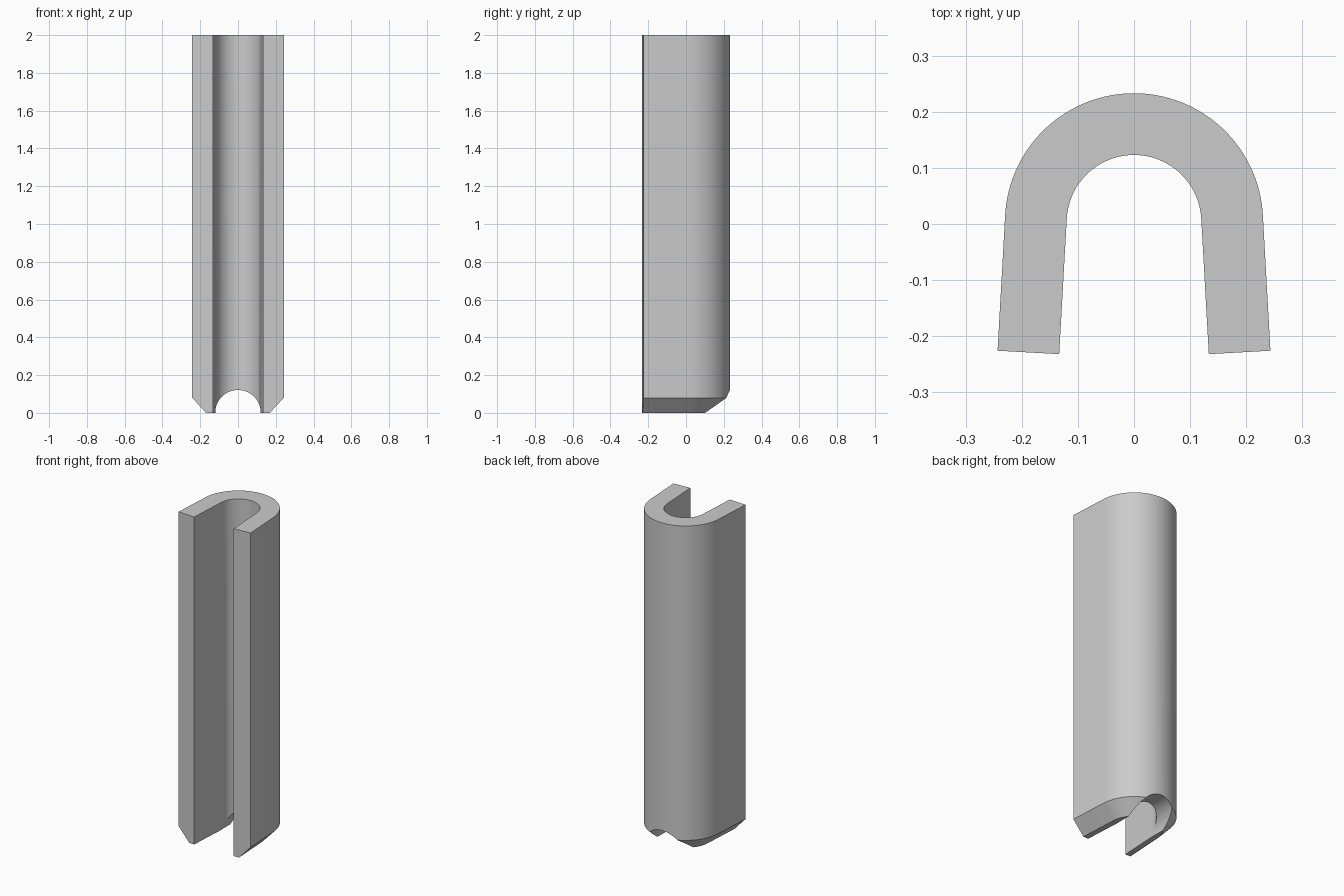
import bpy, bmesh, math
from mathutils import Vector

cube = bpy.data.objects.get("Cube")
if cube:
    bpy.data.objects.remove(cube, do_unlink=True)

HEIGHT = 2.0
OUTER, INNER = 0.23, 0.12        # bend radii
LEG = 0.242                      # straight leg length
FLARE = math.radians(3.2)        # outward lean of the legs
CENTRE_Y = 0.003
CHAMFER_IN, CHAMFER_UP = 0.075, 0.08
NOTCH = 0.121
STEPS = 64

grey = bpy.data.materials.new("plain grey")
grey.use_nodes = True
colour = (0.6, 0.6, 0.6, 1)
grey.diffuse_color = colour
grey.node_tree.nodes["Principled BSDF"].inputs["Base Color"].default_value = colour


def u_line(radius):
    """Points along a flared U at the given bend radius, right leg to left leg."""
    arc = []
    for i in range(STEPS + 1):
        a = FLARE + (math.pi - 2 * FLARE) * i / STEPS
        arc.append(Vector((radius * math.cos(a), CENTRE_Y + radius * math.sin(a))))
    drop = LEG * Vector((math.sin(FLARE), -math.cos(FLARE)))
    mirror = Vector((-drop.x, drop.y))
    return [arc[0] + drop] + arc + [arc[-1] + mirror]


def make_object(name, bm):
    bmesh.ops.recalc_face_normals(bm, faces=bm.faces)
    mesh = bpy.data.meshes.new(name)
    bm.to_mesh(mesh)
    bm.free()
    mesh.materials.append(grey)
    obj = bpy.data.objects.new(name, mesh)
    bpy.context.collection.objects.link(obj)
    return obj


# U channel: sweep the chamfered wall section along the U
section = [(INNER, 0), (OUTER - CHAMFER_IN, 0), (OUTER, CHAMFER_UP),
           (OUTER, HEIGHT), (INNER, HEIGHT)]
bm = bmesh.new()
rails = [[bm.verts.new((p.x, p.y, z)) for p in u_line(r)] for r, z in section]
for a, b in zip(rails, rails[1:] + rails[:1]):
    for i in range(len(a) - 1):
        bm.faces.new((a[i], a[i + 1], b[i + 1], b[i]))
for end in (0, -1):
    bm.faces.new([rail[end] for rail in rails])
channel = make_object("u_channel", bm)

# Round notch through the bottom of the back wall
bm = bmesh.new()
ring = [bm.verts.new((NOTCH * math.cos(t), 0.0, NOTCH * math.sin(t)))
        for t in (2 * math.pi * i / STEPS for i in range(STEPS))]
face = bm.faces.new(ring)
extruded = bmesh.ops.extrude_face_region(bm, geom=[face], use_keep_orig=True)
bmesh.ops.translate(bm, vec=(0, 0.4, 0),
                    verts=[g for g in extruded["geom"] if isinstance(g, bmesh.types.BMVert)])
cutter = make_object("notch_cutter", bm)

cut = channel.modifiers.new("back_notch", "BOOLEAN")
cut.operation = "DIFFERENCE"
cut.solver = "EXACT"
cut.object = cutter

# Apply the cut, drop the cutter and smooth the curved walls
bpy.ops.object.select_all(action="DESELECT")
channel.select_set(True)
bpy.context.view_layer.objects.active = channel
bpy.ops.object.modifier_apply(modifier=cut.name)
bpy.data.objects.remove(cutter, do_unlink=True)
bpy.ops.object.shade_smooth_by_angle(angle=math.radians(30))
